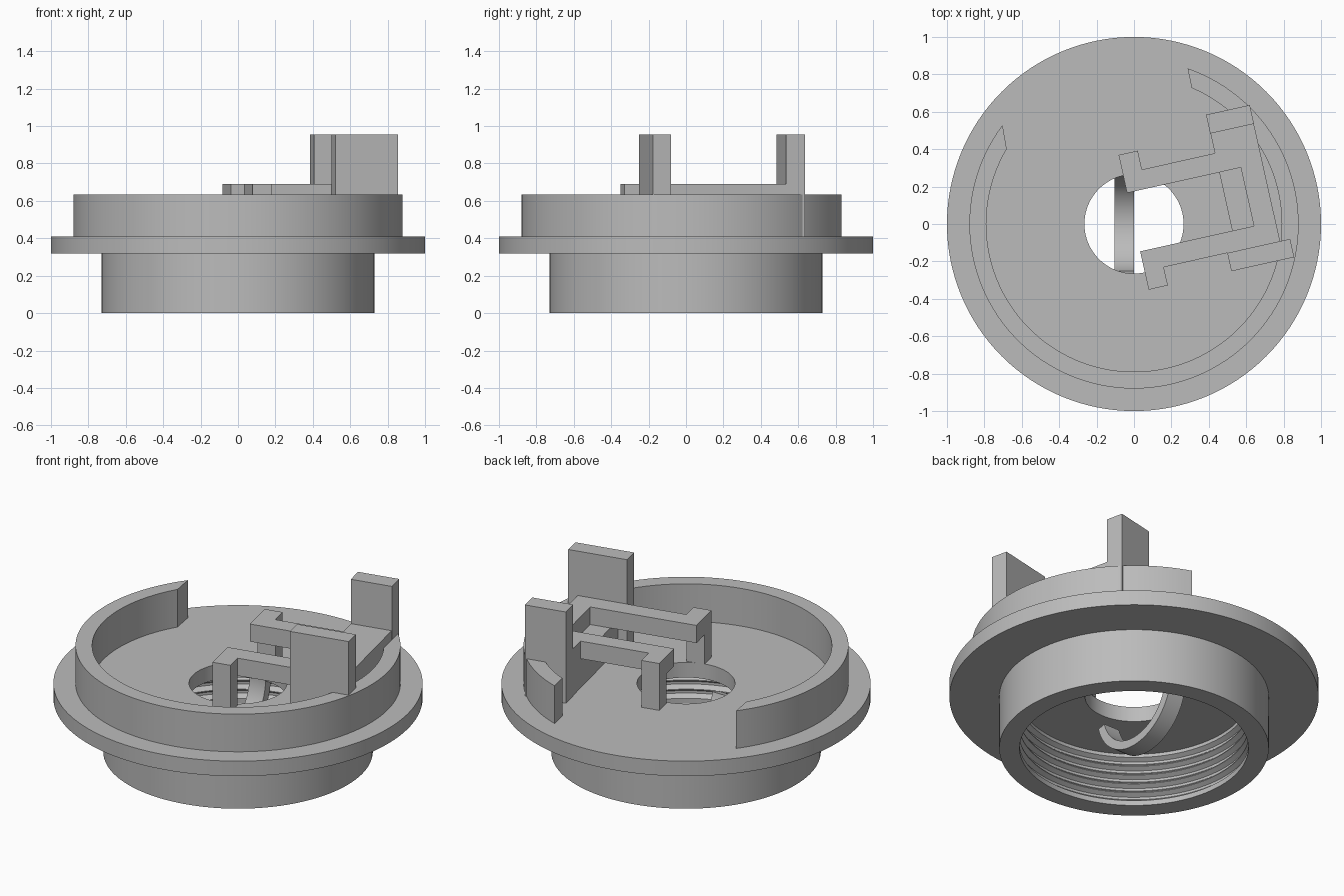
import bpy, bmesh
from math import radians, cos, sin, pi
from mathutils import Matrix

cube = bpy.data.objects.get("Cube")
if cube:
    bpy.data.objects.remove(cube, do_unlink=True)

grey = bpy.data.materials.new("plain grey")
grey.use_nodes = True
colour = (0.5, 0.5, 0.5, 1)
grey.diffuse_color = colour
grey.node_tree.nodes["Principled BSDF"].inputs["Base Color"].default_value = colour

TILT = Matrix.Rotation(radians(12.6), 4, "Z")
FLOOR = 0.41


def finish(name, bm, smooth=False):
    bmesh.ops.recalc_face_normals(bm, faces=bm.faces)
    mesh = bpy.data.meshes.new(name)
    bm.to_mesh(mesh)
    bm.free()
    mesh.materials.append(grey)
    obj = bpy.data.objects.new(name, mesh)
    bpy.context.collection.objects.link(obj)
    if smooth:
        bpy.ops.object.select_all(action="DESELECT")
        obj.select_set(True)
        bpy.context.view_layer.objects.active = obj
        bpy.ops.object.shade_smooth_by_angle(angle=radians(25))
    return obj


def loft(name, sections, closed=False):
    """Skin a row of matching closed sections."""
    bm = bmesh.new()
    rows = [[bm.verts.new(p) for p in s] for s in sections]
    pairs = list(zip(rows, rows[1:]))
    if closed:
        pairs.append((rows[-1], rows[0]))
    else:
        bm.faces.new(rows[0])
        bm.faces.new(rows[-1])
    n = len(rows[0])
    for a, b in pairs:
        for i in range(n):
            j = (i + 1) % n
            bm.faces.new((a[i], a[j], b[j], b[i]))
    return finish(name, bm, True)


def prism(name, outline, z0, z1):
    """Extrude a flat outline, given in the tilted bracket frame."""
    bm = bmesh.new()
    face = bm.faces.new([bm.verts.new((u, v, z0)) for u, v in outline])
    top = bmesh.ops.extrude_face_region(bm, geom=[face])["geom"]
    verts = [g for g in top if isinstance(g, bmesh.types.BMVert)]
    bmesh.ops.translate(bm, vec=(0, 0, z1 - z0), verts=verts)
    bm.transform(TILT)
    return finish(name, bm)


def block(name, u0, u1, v0, v1, z0, z1):
    return prism(name, [(u0, v0), (u1, v0), (u1, v1), (u0, v1)], z0, z1)


# Flanged body with a threaded socket underneath, turned from one profile
profile = [(0.265, FLOOR), (1, FLOOR), (1, 0.32), (0.73, 0.32), (0.73, 0), (0.62, 0)]
for k in range(5):
    z = 0.03 + k * 0.055
    profile += [(0.62, z), (0.645, z + 0.02), (0.645, z + 0.035), (0.62, z + 0.05)]
profile += [(0.62, 0.32), (0.265, 0.32)]
STEPS = 128
loft("flanged_body",
     [[(r * cos(a), r * sin(a), z) for r, z in profile]
      for a in (2 * pi * i / STEPS for i in range(STEPS))], closed=True)


# Upper rim, open at the back
def rim_section(t):
    outer = radians(143 + (431 - 143) * t)
    inner = radians(149.5 + (427 - 149.5) * t)
    return [(r * cos(a), r * sin(a), z) for r, a, z in
            ((0.88, outer, FLOOR), (0.88, outer, 0.635),
             (0.79, inner, 0.635), (0.79, inner, FLOOR))]


loft("upper_rim", [rim_section(i / 100) for i in range(101)])


# Curved spring strip hanging below the centre hole
def strip_section(t):
    a = radians(-165 + 165 * t)
    return [(x, r * cos(a), 0.33 + r * sin(a)) for x, r in
            ((-0.105, 0.26), (0, 0.26), (0, 0.31), (-0.105, 0.31))]


loft("spring_strip", [strip_section(i / 40) for i in range(41)])

# Two-armed bracket lying on its support block
prism("bracket_arms",
      [(0, 0.17), (0.623, 0.17), (0.623, -0.15), (0, -0.15), (0, -0.36),
       (0.105, -0.36), (0.105, -0.26), (0.742, -0.26), (0.742, 0.383),
       (0.505, 0.383), (0.505, 0.275), (0.105, 0.275), (0.105, 0.378), (0, 0.378)],
      0.585, 0.69)
block("bracket_base", 0.505, 0.742, -0.26, 0.383, FLOOR, 0.585)

# Feet under the arm tips
for name, v0, v1 in (("back_foot", 0.275, 0.378), ("front_foot", -0.36, -0.26)):
    block(name, 0, 0.105, v0, v1, FLOOR, 0.585)

# Tall upright plates at both ends of the bracket
block("front_upright", 0.453, 0.797, -0.36, -0.26, FLOOR, 0.955)
block("back_upright", 0.503, 0.743, 0.383, 0.486, FLOOR, 0.955)
